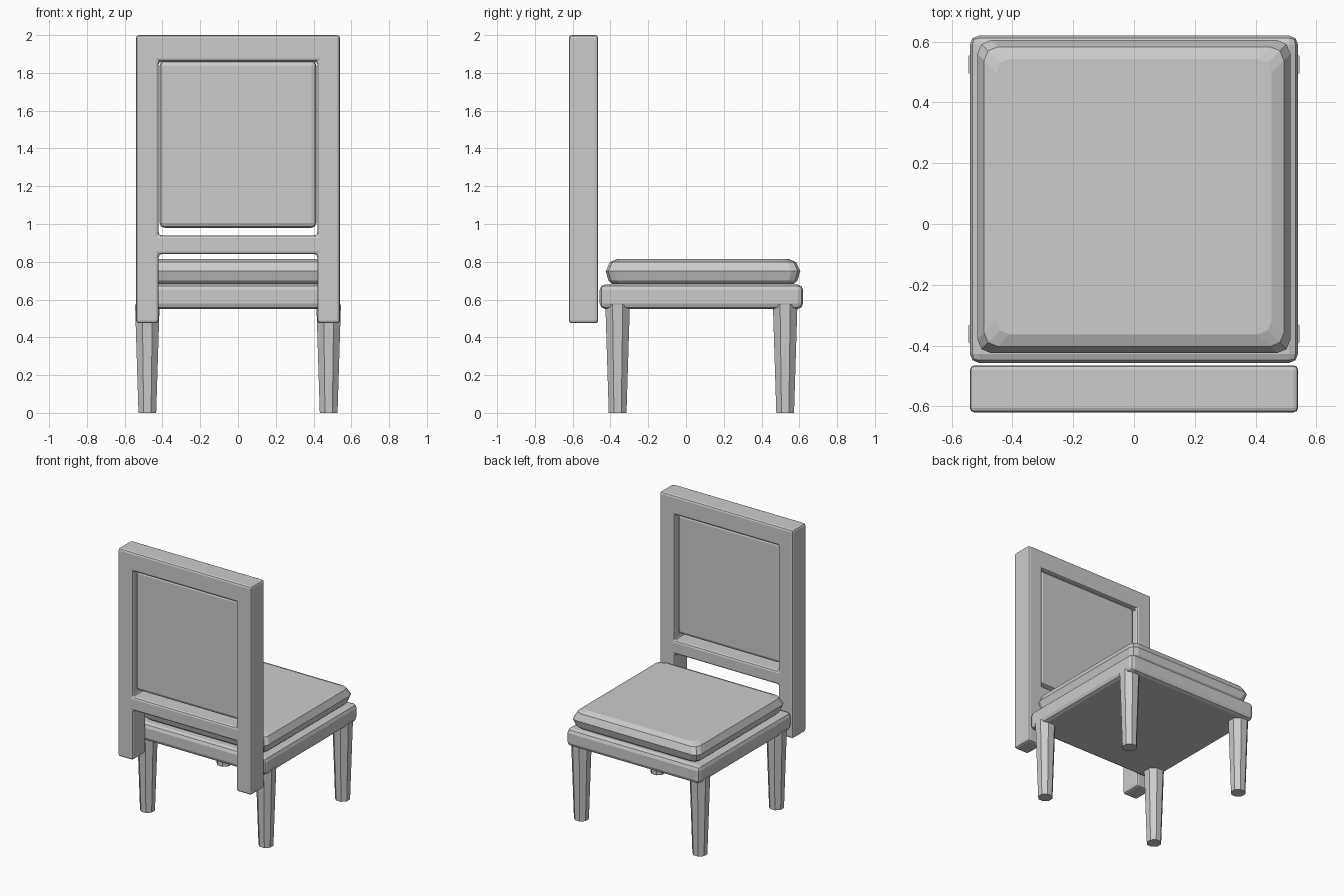
import bpy, bmesh, math
from mathutils import Vector

cube = bpy.data.objects.get("Cube")
if cube:
    bpy.data.objects.remove(cube, do_unlink=True)

grey = bpy.data.materials.new("plain_grey")
grey.use_nodes = True
grey.diffuse_color = (0.6, 0.6, 0.6, 1)
grey.node_tree.nodes["Principled BSDF"].inputs["Base Color"].default_value = (0.6, 0.6, 0.6, 1)


def finish(name, bm, bevel=0, segments=2):
    """Turn a bmesh into a named grey object with optional rounded edges."""
    bmesh.ops.recalc_face_normals(bm, faces=bm.faces)
    mesh = bpy.data.meshes.new(name)
    bm.to_mesh(mesh)
    bm.free()
    mesh.materials.append(grey)
    obj = bpy.data.objects.new(name, mesh)
    bpy.context.collection.objects.link(obj)
    if bevel:
        mod = obj.modifiers.new("rounded_edges", "BEVEL")
        mod.width = bevel
        mod.segments = segments
        mod.limit_method = "ANGLE"
    return obj


def box(name, low, high, bevel, segments=2):
    low, high = Vector(low), Vector(high)
    bm = bmesh.new()
    bmesh.ops.create_cube(bm, size=1)
    bmesh.ops.scale(bm, vec=high - low, verts=bm.verts)
    bmesh.ops.translate(bm, vec=(low + high) / 2, verts=bm.verts)
    return finish(name, bm, bevel, segments)


def cushion(name, half_x, half_y, centre_y, profile, corner):
    """Loft rounded rectangles through (inset, height) steps."""
    bm = bmesh.new()
    rings = []
    for inset, z in profile:
        ring = []
        for quarter, (sx, sy) in enumerate(((1, 1), (-1, 1), (-1, -1), (1, -1))):
            for step in range(3):
                a = math.radians(90 * quarter + 45 * step)
                x = sx * (half_x - inset - corner) + corner * math.cos(a)
                y = sy * (half_y - inset - corner) + corner * math.sin(a)
                ring.append(bm.verts.new((x, centre_y + y, z)))
        rings.append(ring)
    for a, b in zip(rings, rings[1:]):
        for i in range(len(a)):
            j = (i + 1) % len(a)
            bm.faces.new((a[i], a[j], b[j], b[i]))
    bm.faces.new(rings[0])
    bm.faces.new(rings[-1])
    return finish(name, bm)


# Back frame: posts and rails as one sheet with two openings, then thickened
xs = (-0.54, -0.42, 0.42, 0.54)
zs = (0.475, 0.84, 0.94, 1.86, 2.0)
bm = bmesh.new()
grid = [[bm.verts.new((x, -0.62, z)) for x in xs] for z in zs]
for r in range(4):
    for c in range(3):
        if c == 1 and r in (0, 2):
            continue
        bm.faces.new((grid[r][c], grid[r][c + 1], grid[r + 1][c + 1], grid[r + 1][c]))
sheet = bmesh.ops.extrude_face_region(bm, geom=bm.faces[:])["geom"]
bmesh.ops.translate(bm, vec=(0, 0.155, 0),
                    verts=[v for v in sheet if isinstance(v, bmesh.types.BMVert)])
finish("back_frame", bm, 0.015)

# Padded panel held inside the frame
box("back_panel", (-0.415, -0.593, 0.98), (0.415, -0.492, 1.865), 0.025)

# Seat base and its cushion
box("seat_base", (-0.54, -0.457, 0.55), (0.54, 0.62, 0.68), 0.03)
cushion("seat_cushion", 0.515, 0.515, 0.09,
        ((0.035, 0.682), (0.015, 0.7), (0, 0.75), (0.022, 0.798), (0.062, 0.815)), 0.045)

# Four tapered eight-sided legs
for end, y in (("back", -0.362), ("front", 0.525)):
    for side, x in (("right", -0.48), ("left", 0.48)):
        bm = bmesh.new()
        flat = 1 / math.cos(math.pi / 8)
        bmesh.ops.create_cone(bm, cap_ends=True, segments=8, radius1=0.047 * flat,
                              radius2=0.065 * flat, depth=0.575)
        # Turn the flat sides to face along the axes
        first = max(bm.verts, key=lambda v: v.co.x)
        turn = math.pi / 8 - math.atan2(first.co.y, first.co.x)
        for v in bm.verts:
            px, py = v.co.x, v.co.y
            v.co.x = px * math.cos(turn) - py * math.sin(turn) + x
            v.co.y = px * math.sin(turn) + py * math.cos(turn) + y
            v.co.z += 0.2875
        finish(f"{side}_{end}_leg", bm)
